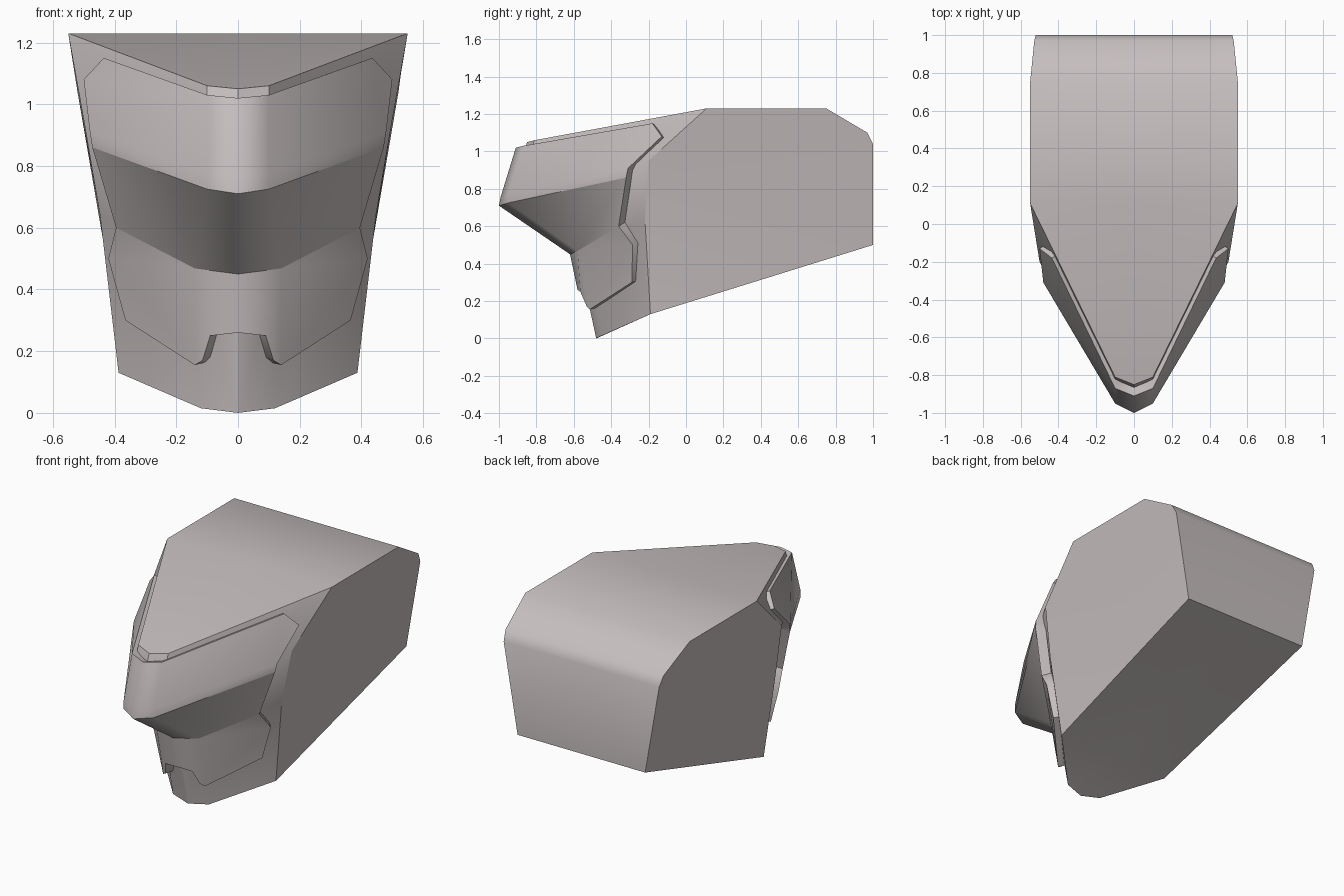
import bpy
import bmesh
from math import radians

old = bpy.data.objects.get("Cube")
if old:
    bpy.data.objects.remove(old, do_unlink=True)

shell = bpy.data.materials.new("warm grey")
shell.use_nodes = True
colour = (0.57, 0.52, 0.52, 1)
shell.diffuse_color = colour
shell.node_tree.nodes["Principled BSDF"].inputs["Base Color"].default_value = colour


def half_part(name, points, faces, creases, angle, thickness=0):
    """Build the left half from named points, mirror it and shade it."""
    bm = bmesh.new()
    verts = {key: bm.verts.new(co) for key, co in points.items()}
    for face in faces:
        bm.faces.new([verts[key] for key in face.split()])
    for crease in creases:
        chain = crease.split()
        for a, b in zip(chain, chain[1:]):
            edge = bm.edges.get((verts[a], verts[b]))
            if edge:
                edge.smooth = False
    mesh = bpy.data.meshes.new(name)
    bm.to_mesh(mesh)
    bm.free()
    obj = bpy.data.objects.new(name, mesh)
    bpy.context.collection.objects.link(obj)
    mesh.materials.append(shell)
    bpy.ops.object.select_all(action='DESELECT')
    obj.select_set(True)
    bpy.context.view_layer.objects.active = obj
    mirror = obj.modifiers.new("mirror", 'MIRROR')
    mirror.use_clip = True
    bpy.ops.object.modifier_apply(modifier="mirror")
    if thickness:
        solid = obj.modifiers.new("thickness", 'SOLIDIFY')
        solid.thickness = thickness
        solid.offset = -1
        bpy.ops.object.modifier_apply(modifier="thickness")
    else:
        bm = bmesh.new()
        bm.from_mesh(obj.data)
        bmesh.ops.recalc_face_normals(bm, faces=bm.faces)
        bm.to_mesh(obj.data)
        bm.free()
    bpy.ops.object.shade_smooth_by_angle(angle=radians(angle))
    return obj


# Head block: wedge front, flat crown, sloping base and chin
head = {
    "top_c": (0, -0.85, 1.05), "top_m": (0.1, -0.81, 1.06), "top_s": (0.55, 0.11, 1.23),
    "brow_c": (0, -0.95, 0.76), "brow_m": (0.1, -0.91, 0.77), "brow_s": (0.50, -0.2, 0.95),
    "lip_c": (0, -0.58, 0.46), "lip_m": (0.13, -0.54, 0.48), "lip_s": (0.447, -0.22, 0.64),
    "chin_c": (0, -0.48, 0), "chin_m": (0.12, -0.45, 0.015), "chin_s": (0.387, -0.19, 0.13),
    "crown": (0, 0.11, 1.23), "throat": (0, -0.19, 0.13),
}
# Rear outline, from crown to base
for i, (x, y, z) in enumerate([(0.55, 0.75, 1.23), (0.528, 0.97, 1.10),
                               (0.52, 1.0, 1.04), (0.427, 1.0, 0.5)]):
    head[f"rear{i}_s"] = (x, y, z)
    head[f"rear{i}_c"] = (0, y, z)

head_faces = [
    "top_c top_m top_s crown",
    "crown top_s rear0_s rear0_c",
    "top_s brow_s lip_s rear3_s rear2_s rear1_s rear0_s",
    "lip_s chin_s rear3_s",
    "rear3_c rear3_s chin_s throat",
    "throat chin_s chin_m chin_c",
]
rows = ["top", "brow", "lip", "chin"]
for up, low in zip(rows, rows[1:]):
    head_faces += [f"{low}_c {low}_m {up}_m {up}_c", f"{low}_m {low}_s {up}_s {up}_m"]
for i in range(3):
    head_faces.append(f"rear{i}_c rear{i}_s rear{i + 1}_s rear{i + 1}_c")
half_part("head_block", head, head_faces,
          ["top_s brow_s lip_s chin_s", "lip_c chin_c"], 35)

# Face guard: overhanging visor above a notched mouth plate
guard = {
    "a_c": (0, -0.91, 1.02), "a_m": (0.1, -0.87, 1.03), "a_s": (0.435, -0.18, 1.15),
    "corner": (0.50, -0.13, 1.08),
    "b_c": (0, -0.99, 0.76), "b_m": (0.1, -0.95, 0.775), "b_s": (0.48, -0.31, 0.91),
    "c_c": (0, -1.0, 0.71), "c_m": (0.1, -0.95, 0.725), "c_s": (0.472, -0.32, 0.86),
    "d_c": (0, -0.62, 0.45), "d_m": (0.14, -0.58, 0.468), "d_s": (0.395, -0.36, 0.60),
    "cheek": (0.42, -0.285, 0.50), "jaw": (0.365, -0.29, 0.30),
    "notch_c": (0, -0.58, 0.26), "notch_m": (0.09, -0.565, 0.25),
    "notch_s": (0.115, -0.53, 0.17), "tooth": (0.14, -0.515, 0.155),
}
guard_faces = [
    "b_c b_m a_m a_c", "b_m b_s corner a_s a_m",
    "c_c c_m b_m b_c", "c_m c_s b_s b_m",
    "d_c d_m c_m c_c", "d_m d_s c_s c_m",
    "notch_c notch_m d_m d_c", "notch_m notch_s tooth d_m",
    "tooth jaw cheek d_m", "d_m cheek d_s",
]
half_part("face_guard", guard, guard_faces, ["d_c d_m d_s", "c_c c_m c_s"], 50, 0.06)
